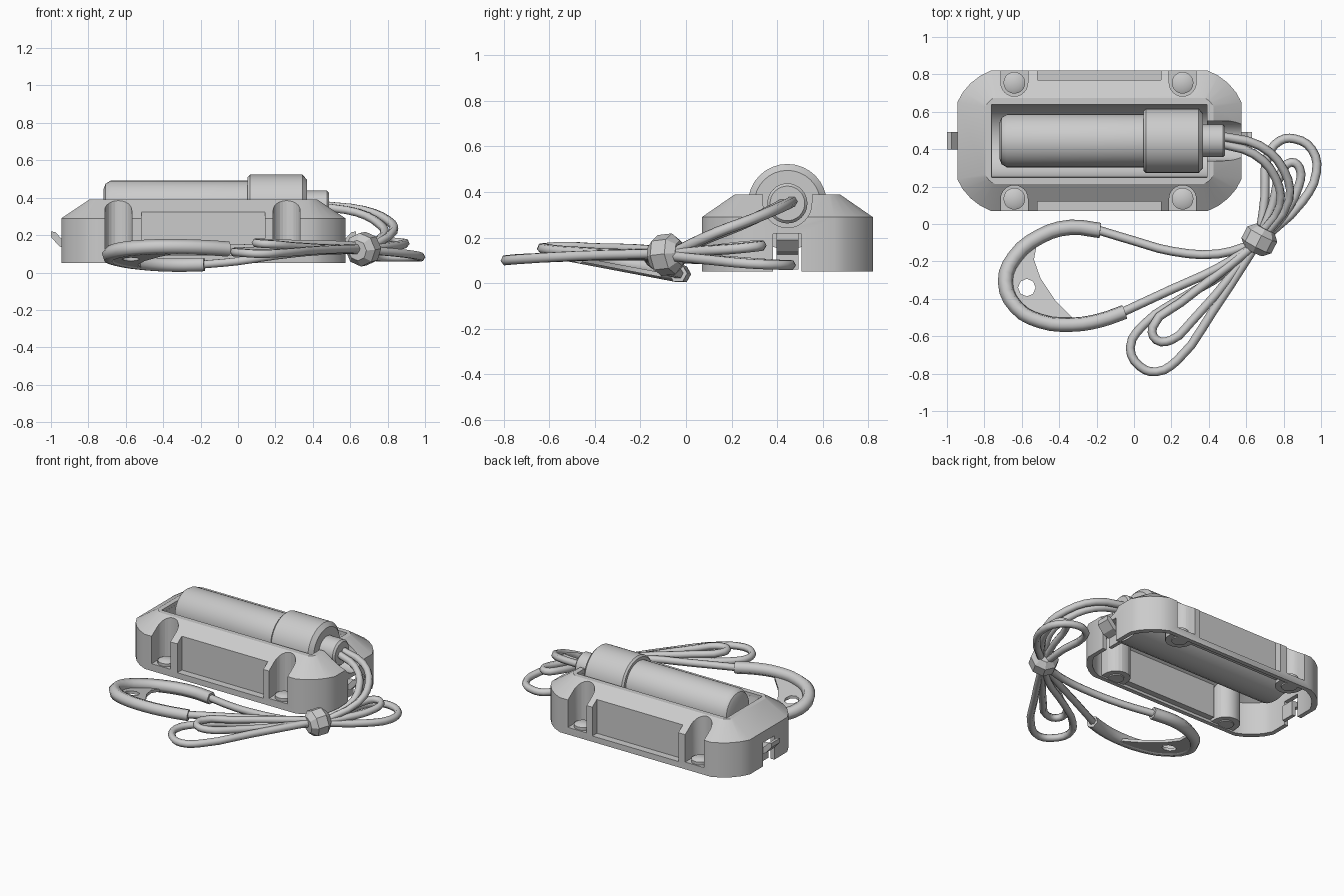
import bpy, bmesh, math
from mathutils import Matrix, Vector

if "Cube" in bpy.data.objects:
    bpy.data.objects.remove(bpy.data.objects["Cube"])

grey = bpy.data.materials.new("light_grey")
grey.diffuse_color = (0.6, 0.6, 0.6, 1)
grey.use_nodes = True
grey.node_tree.nodes["Principled BSDF"].inputs["Base Color"].default_value = grey.diffuse_color
CX, CY, CZ = -0.185, 0.445, 0.35      # case centre, tube axis height


def finish(ob, smooth=None):
    ob.data.materials.clear()
    ob.data.materials.append(grey)
    if smooth:
        bpy.ops.object.select_all(action='DESELECT')
        ob.select_set(True)
        bpy.context.view_layer.objects.active = ob
        bpy.ops.object.shade_smooth_by_angle(angle=math.radians(smooth))
    return ob


def loft(name, rings, smooth=None, matrix=Matrix()):
    """Closed solid through a list of equal-length point rings."""
    bm = bmesh.new()
    vs = [[bm.verts.new(p) for p in r] for r in rings]
    n = len(vs[0])
    for a, b in zip(vs, vs[1:]):
        for i in range(n):
            bm.faces.new((a[i], a[(i + 1) % n], b[(i + 1) % n], b[i]))
    bm.faces.new(vs[0])
    bm.faces.new(vs[-1])
    bmesh.ops.recalc_face_normals(bm, faces=bm.faces)
    bm.transform(matrix)
    me = bpy.data.meshes.new(name)
    bm.to_mesh(me)
    bm.free()
    ob = bpy.data.objects.new(name, me)
    bpy.context.collection.objects.link(ob)
    return finish(ob, smooth)


def lathe(name, profile, at, axis='X', segs=32, smooth=35):
    """Turned solid: profile holds (distance along axis, radius)."""
    rings = [[(r * math.cos(2 * math.pi * i / segs), r * math.sin(2 * math.pi * i / segs), d)
              for i in range(segs)] for d, r in profile]
    rot = Matrix.Rotation(math.pi / 2, 4, 'Y') if axis == 'X' else Matrix()
    return loft(name, rings, smooth, Matrix.Translation(at) @ rot)


def box(name, x0, x1, y0, y1, z0, z1):
    return loft(name, [[(x0, y0, z), (x1, y0, z), (x1, y1, z), (x0, y1, z)] for z in (z0, z1)])


def cut(ob, *cutters):
    for c in cutters:
        m = ob.modifiers.new("cut", 'BOOLEAN')
        m.object, m.operation, m.solver = c, 'DIFFERENCE', 'EXACT'
        bpy.context.view_layer.objects.active = ob
        bpy.ops.object.modifier_apply(modifier=m.name)
        bpy.data.objects.remove(c)


def ring(hx, hy, cx, cy, z):
    """Rectangle whose corners are soft chamfers."""
    pts = []
    for q in range(4):
        sx, sy = ((1, 1), (-1, 1), (-1, -1), (1, -1))[q]
        for k in range(5):
            t = (k if q % 2 == 0 else 4 - k) / 4
            u = 0.5 * math.cos(t * math.pi / 2) + 0.5 * (1 - t)
            v = 0.5 * math.sin(t * math.pi / 2) + 0.5 * t
            pts.append((CX + sx * (hx - cx + cx * u), CY + sy * (hy - cy + cy * v), z))
    return pts


def wire(name, pts, radius, sides=1, smooth=None):
    cu = bpy.data.curves.new(name, 'CURVE')
    cu.dimensions, cu.resolution_u = '3D', 3
    cu.bevel_depth, cu.bevel_resolution, cu.use_fill_caps = radius, sides, True
    sp = cu.splines.new('BEZIER')
    sp.bezier_points.add(len(pts) - 1)
    for b, p in zip(sp.bezier_points, pts):
        b.co = p
        b.handle_left_type = b.handle_right_type = 'AUTO'
    return to_mesh(name, cu)


def to_mesh(name, cu):
    ob = bpy.data.objects.new(name, cu)
    bpy.context.collection.objects.link(ob)
    bpy.ops.object.select_all(action='DESELECT')
    ob.select_set(True)
    bpy.context.view_layer.objects.active = ob
    bpy.ops.object.convert(target='MESH')
    return finish(bpy.context.object)


# Case: bevelled block, hollow from below
case = loft("case", [ring(0.76, 0.375, 0.18, 0.17, 0.05), ring(0.76, 0.375, 0.18, 0.17, 0.29),
                     ring(0.61, 0.23, 0.05, 0.05, 0.39)])
cavity = loft("cavity", [ring(0.73, 0.345, 0.17, 0.16, -0.1), ring(0.73, 0.345, 0.17, 0.16, 0.275),
                         ring(0.59, 0.21, 0.05, 0.05, 0.36)])
screw_spots = [(x, s) for x in (-0.64, 0.26) for s in (-1, 1)]


def screw_channel(x, s, r, z0):
    y = CY + s * 0.31
    arc = [(x + r * math.cos(a), y - s * r * math.sin(a))
           for a in [math.pi * i / 12 for i in range(13)]]
    pts = arc + [(x - r, y + s * 0.2), (x + r, y + s * 0.2)]
    return loft("channel", [[(px, py, z) for px, py in pts] for z in (z0, 0.6)])


def side_panel(s, g):
    ya, yb = sorted((CY + s * (0.325 - g), CY + s * 0.5))
    return box("panel", -0.515 - g, 0.145 + g, ya, yb, 0.09 - g, 0.6)


# Walls left standing inside the cavity
cut(cavity, lathe("k", [(-0.79, 0.221), (0.42, 0.221)], (0, CY, 0.37)),
    lathe("k", [(0.3, 0.14), (0.8, 0.14)], (0, CY, CZ)),
    *[screw_channel(x, s, 0.09, 0.06) for x, s in screw_spots],
    *[side_panel(s, 0.022) for s in (-1, 1)])
cut(case, cavity)
# Tube trough, cable saddle, screw channels, side panels, end notches
cut(case, lathe("k", [(-0.76, 0.195), (0.39, 0.195)], (0, CY, 0.37)),
    box("k", -0.761, 0.391, CY - 0.1951, CY + 0.1951, 0.368, 0.6),
    lathe("k", [(0.3, 0.107), (0.8, 0.107)], (0, CY, CZ)),
    box("k", 0.33, 0.8, CY - 0.107, CY + 0.107, 0.351, 0.6),
    *[screw_channel(x, s, 0.072, 0.1) for x, s in screw_spots],
    *[side_panel(s, 0) for s in (-1, 1)],
    *[box("k", *sorted((CX + s * 0.72, CX + s * 0.9)), CY - 0.063, CY + 0.063, 0.0, 0.215)
      for s in (-1, 1)])
finish(case, 30)

# Screws
for i, (x, s) in enumerate(screw_spots):
    lathe(f"screw_{i + 1}", [(0.053, 0.05), (0.1, 0.058), (0.12, 0.058), (0.132, 0.035)],
          (x, CY + s * 0.31, 0), 'Z', 20)

# End clips: slanted tabs in the notches
for s, side in ((-1, "left"), (1, "right")):
    prof = [(0.70, 0.06), (0.725, 0.06), (0.725, 0.125), (0.77, 0.14), (0.815, 0.19),
            (0.815, 0.22), (0.79, 0.215), (0.745, 0.165), (0.70, 0.165)]
    loft(f"clip_{side}", [[(CX + s * a, y, z) for a, z in prof] for y in (CY - 0.048, CY + 0.048)])

# Tube, cap and cable collar
lathe("tube", [(-0.718, 0.10), (-0.708, 0.125), (-0.68, 0.142), (0.08, 0.142)], (0, CY, CZ))
lathe("tube_cap", [(0.052, 0.143), (0.052, 0.162), (0.064, 0.173), (0.345, 0.173), (0.37, 0.145)],
      (0, CY, CZ))
lathe("collar", [(0.36, 0.088), (0.475, 0.088), (0.487, 0.076)], (0, CY, CZ))

# Cable strands from the collar to the tie
W = 0.024
wire("cable_outer", [(0.46, 0.47, 0.36), (0.67, 0.42, 0.335), (0.80, 0.29, 0.28),
                     (0.83, 0.13, 0.22), (0.70, -0.06, 0.13)], W)
wire("cable_inner", [(0.46, 0.43, 0.35), (0.64, 0.375, 0.32), (0.755, 0.25, 0.26),
                     (0.78, 0.10, 0.20), (0.67, -0.06, 0.13)], W)

# Bundled loops either side of the tie
wire("front_loop_large", [(0.65, -0.10, 0.12), (0.5, -0.25, 0.12), (0.25, -0.40, 0.12),
                          (0.05, -0.54, 0.115), (-0.02, -0.66, 0.11), (0.03, -0.76, 0.105),
                          (0.12, -0.79, 0.10), (0.23, -0.73, 0.105), (0.42, -0.47, 0.12),
                          (0.66, -0.10, 0.13)], W)
wire("front_loop_small", [(0.66, -0.10, 0.14), (0.5, -0.23, 0.15), (0.25, -0.42, 0.155),
                          (0.10, -0.55, 0.16), (0.12, -0.62, 0.155), (0.20, -0.62, 0.15),
                          (0.30, -0.53, 0.14), (0.68, -0.08, 0.12)], W)
wire("rear_loop_large", [(0.67, -0.08, 0.11), (0.70, 0.15, 0.10), (0.715, 0.36, 0.085),
                         (0.78, 0.445, 0.08), (0.86, 0.455, 0.08), (0.95, 0.40, 0.08),
                         (0.976, 0.28, 0.085), (0.90, 0.12, 0.10), (0.69, -0.08, 0.12)], W)
wire("rear_loop_small", [(0.67, -0.08, 0.13), (0.74, 0.10, 0.145), (0.79, 0.28, 0.165),
                         (0.84, 0.33, 0.165), (0.885, 0.30, 0.16), (0.88, 0.20, 0.15),
                         (0.80, 0.05, 0.14), (0.69, -0.08, 0.125)], W)

# Tie around the bundle
tie_axis = Vector((0.45, 0.87, 0.1)).to_track_quat('Z', 'Y').to_matrix().to_4x4()
loft("tie", [[(r * math.cos(math.pi * i / 4), r * math.sin(math.pi * i / 4), d) for i in range(8)]
             for d, r in ((-0.07, 0.055), (-0.035, 0.09), (0.035, 0.09), (0.07, 0.055))],
     None, Matrix.Translation((0.67, -0.085, 0.125)) @ tie_axis)


# Strands to the loop sleeve
def tilt(y):
    return 0.036 - 0.19 * y


wire("strand_rear", [(0.66, -0.10, 0.12), (0.45, -0.16, 0.115), (0.2, -0.145, 0.09),
                     (0.0, -0.09, 0.06), (-0.2, -0.03, 0.042)], W)
wire("strand_front", [(0.65, -0.11, 0.13), (0.45, -0.235, 0.14), (0.2, -0.35, 0.135),
                      (-0.08, -0.48, 0.127)], W)
band = [(-0.18, -0.035), (-0.34, -0.018), (-0.50, -0.065), (-0.64, -0.18), (-0.688, -0.31),
        (-0.63, -0.445), (-0.50, -0.52), (-0.33, -0.538), (-0.18, -0.515), (-0.05, -0.47)]
wire("sleeve", [(x, y, tilt(y)) for x, y in band], 0.041)

# Crescent tab with a hole, inside the sleeve
cu = bpy.data.curves.new("tab", 'CURVE')
cu.dimensions, cu.fill_mode, cu.extrude = '2D', 'BOTH', 0.01
inner = [(-0.33, -0.50), (-0.42, -0.41), (-0.50, -0.29), (-0.535, -0.19), (-0.52, -0.11)]
hole = [(-0.573 + 0.047 * math.cos(a), -0.34 + 0.047 * math.sin(a))
        for a in [math.pi * i / 4 for i in range(8)]]
for pts in (band[2:8] + inner, hole):
    sp = cu.splines.new('POLY')
    sp.points.add(len(pts) - 1)
    for p, (x, y) in zip(sp.points, pts):
        p.co = (x, y, 0, 1)
    sp.use_cyclic_u = True
tab = to_mesh("tab", cu)
for v in tab.data.vertices:
    v.co.z += tilt(v.co.y) - 0.02
